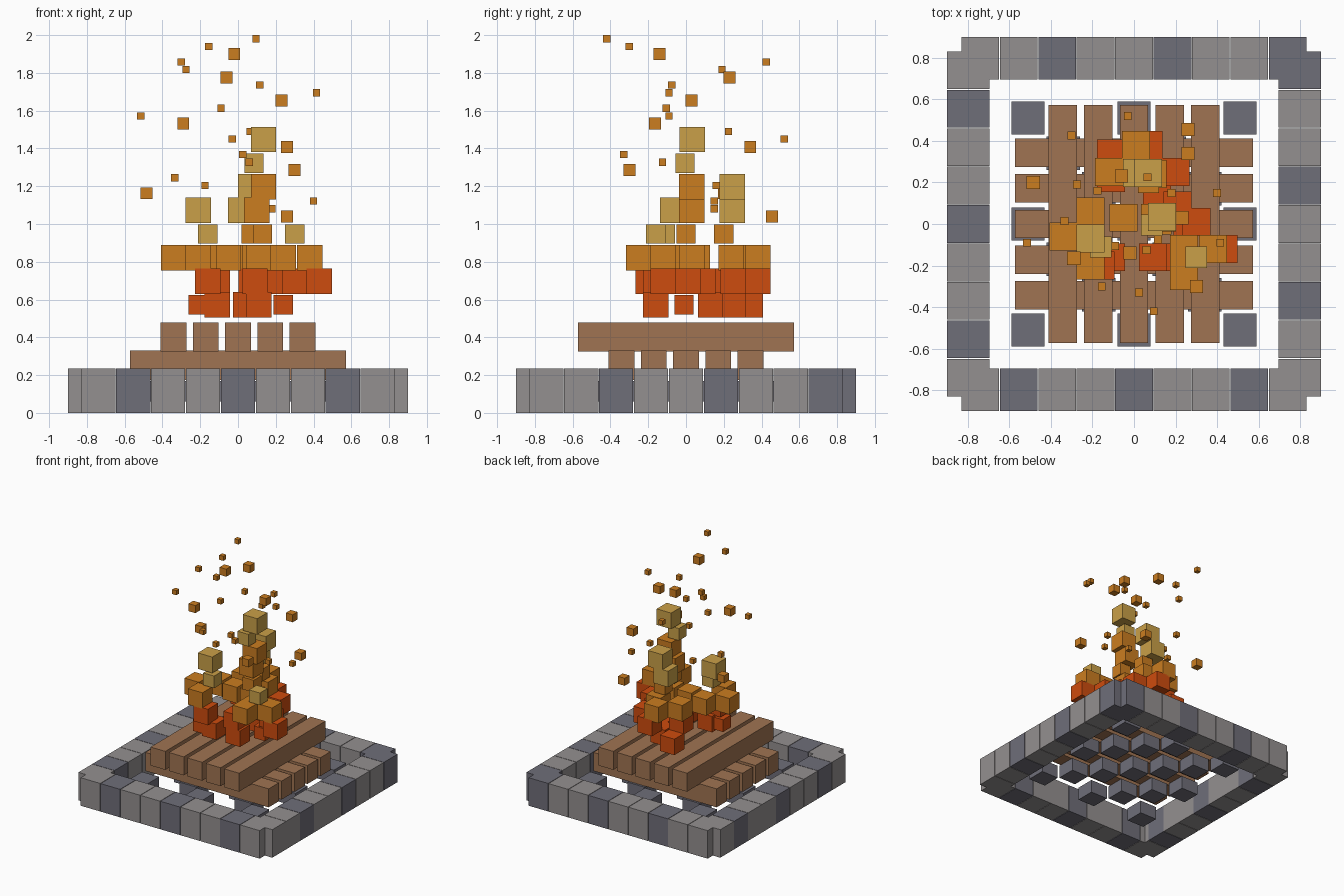
import bpy
import bmesh
from mathutils import Matrix, Vector

cube = bpy.data.objects.get("Cube")
if cube:
    bpy.data.objects.remove(cube, do_unlink=True)


def make_material(name, hex_colour):
    """Flat material from an sRGB hex string, stored as linear values."""
    channels = [int(hex_colour[i:i + 2], 16) / 255 for i in (0, 2, 4)]
    linear = [c / 12.92 if c < 0.04 else ((c + 0.055) / 1.055) ** 2.4 for c in channels]
    mat = bpy.data.materials.new(name)
    mat.use_nodes = True
    mat.diffuse_color = (*linear, 1)
    shader = next(n for n in mat.node_tree.nodes if n.type == 'BSDF_PRINCIPLED')
    shader.inputs["Base Color"].default_value = (*linear, 1)
    shader.inputs["Roughness"].default_value = 0.9
    return mat


LIGHT_STONE = make_material("light stone", "949090")
DARK_STONE = make_material("dark stone", "6F6E79")
WOOD = make_material("brown wood", "A07452")
RED = make_material("ember red", "CE4C0E")
ORANGE = make_material("flame orange", "CB7D20")
YELLOW = make_material("flame yellow", "CAA048")


def add_boxes(name, material, boxes):
    """One object holding a box for every (centre, size) pair."""
    bm = bmesh.new()
    for centre, size in boxes:
        transform = Matrix.Translation(centre) @ Matrix.Diagonal((*size, 1))
        bmesh.ops.create_cube(bm, size=1, matrix=transform)
    mesh = bpy.data.meshes.new(name)
    bm.to_mesh(mesh)
    bm.free()
    mesh.materials.append(material)
    obj = bpy.data.objects.new(name, mesh)
    bpy.context.collection.objects.link(obj)
    return obj


def add_cubes(name, material, z, edge, spots):
    """A level of equal cubes; spots are x, y pairs in hundredths."""
    add_boxes(name, material,
              [(Vector((x / 100, y / 100, z)), (edge, edge, edge)) for x, y in spots])


# Square ring of stones, every third one dark
STONE_H = 0.235
light, dark = [], []
for i in range(9):
    along = (i - 4) * 0.185
    for side in (-1, 1):
        group = dark if i % 3 == (1 if side < 0 else 2) else light
        edge = side * 0.797
        group.append(((along, edge, STONE_H / 2), (0.181, 0.205, STONE_H)))
        group.append(((edge, along, STONE_H / 2), (0.205, 0.181, STONE_H)))
add_boxes("ring_light_stones", LIGHT_STONE, light)
add_boxes("ring_dark_stones", DARK_STONE, dark)

# Bed stones set out in diagonal rows under the logs
bed = [((i * 0.17, j * 0.17, 0.115), (0.16, 0.16, 0.11))
       for i in range(-3, 4) for j in range(-3, 4) if (i + j) % 3 == 0]
add_boxes("bed_stones", DARK_STONE, bed)

# Two crossed layers of logs
LOG_L, LOG_W, LOG_H = 1.145, 0.137, 0.155
for i in range(5):
    offset = (i - 2) * 0.171
    add_boxes(f"lower_log_{i + 1}", WOOD,
              [((0, offset, 0.252), (LOG_L, LOG_W, LOG_H))])
    add_boxes(f"upper_log_{i + 1}", WOOD,
              [((offset, 0, 0.402), (LOG_W, LOG_L, LOG_H))])

# Flames, rising level by level
BIG, SMALL = 0.134, 0.102
add_cubes("ember_base", RED, 0.572, BIG,
          [(-11, 34), (11, 13), (-11, -16), (4, 25), (11, -16)])
add_cubes("ember_base_small", RED, 0.572, SMALL, [(24, -1), (-21, -17)])
add_cubes("ember_middle", RED, 0.697, BIG,
          [(43, -12), (7, 38), (20, 25), (30, 1), (9, -16), (-16, -20), (-11, 22), (21, 9)])
add_cubes("flame_low", ORANGE, 0.822, BIG,
          [(-34, -6), (-21, 6), (-21, -20), (-12, 25), (-5, 3), (1, 38),
           (24, -25), (38, -12), (11, 3), (9, 24), (24, -12)])
add_cubes("flame_middle", ORANGE, 0.947, SMALL, [(13, 0), (7, 20)])
add_cubes("flame_high", ORANGE, 1.072, BIG, [(10, 3)])
add_cubes("flame_top", ORANGE, 1.197, BIG, [(13.5, 3)])
add_cubes("tip_low", YELLOW, 0.947, SMALL, [(-16, -11), (30, -16)])
add_cubes("tip_middle", YELLOW, 1.072, BIG, [(-21, -7), (1.5, 24.5)])
add_cubes("tip_high", YELLOW, 1.197, BIG, [(6.7, 24.5)])
add_cubes("tip_neck", YELLOW, 1.322, SMALL, [(8.5, -0.5)])
add_cubes("tip_crown", YELLOW, 1.447, BIG, [(13.5, 3.3)])

# Sparks from the top down at even height steps, every third one larger
spark_spots = [
    (9.5, -42), (-15.5, -30), (-2, -14), (-30, 42.5), (-27.5, 19), (-6, 23),
    (11.5, -7.5), (41.5, -9), (23, 3), (-9, -10.5), (-51.5, -9), (-29, -16.5),
    (6.5, 22.5), (-3, 52), (26, 34), (2.5, -33), (6, -12.5), (30, -30),
    (-33.5, 1.5), (-17.5, 16), (-48.5, 20), (40, 15), (18, 15), (26, 45.5)]
sparks = []
for i, (x, y) in enumerate(spark_spots):
    edge = 0.063 if i % 3 == 2 else 0.038
    sparks.append(((x / 100, y / 100, 1.981 - i * 0.0409), (edge, edge, edge)))
add_boxes("sparks", ORANGE, sparks)
